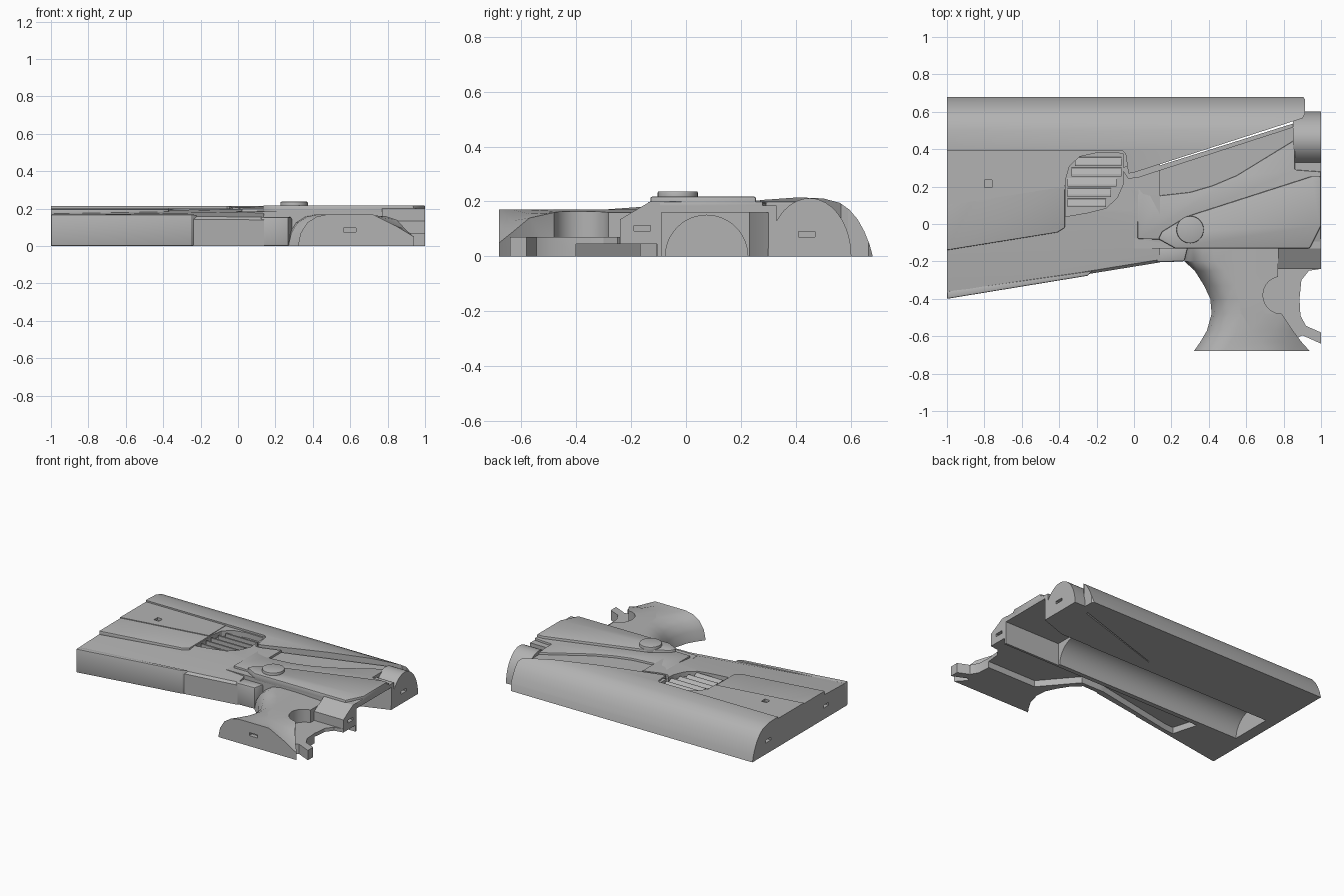
import bpy, bmesh, math

if "Cube" in bpy.data.objects:
    bpy.data.objects.remove(bpy.data.objects["Cube"])

grey = bpy.data.materials.new("plain grey")
grey.use_nodes = True
grey.diffuse_color = (0.45, 0.45, 0.45, 1)
grey.node_tree.nodes["Principled BSDF"].inputs["Base Color"].default_value = grey.diffuse_color


def loft(name, rings):
    """Skin closed rings of 3D points and cap both ends."""
    bm = bmesh.new()
    loops = [[bm.verts.new(p) for p in ring] for ring in rings]
    n = len(loops[0])
    for a, b in zip(loops, loops[1:]):
        for i in range(n):
            j = (i + 1) % n
            bm.faces.new((a[i], a[j], b[j], b[i]))
    bm.faces.new(loops[0])
    bm.faces.new(loops[-1])
    bmesh.ops.recalc_face_normals(bm, faces=bm.faces)
    mesh = bpy.data.meshes.new(name)
    bm.to_mesh(mesh)
    bm.free()
    mesh.materials.append(grey)
    obj = bpy.data.objects.new(name, mesh)
    bpy.context.collection.objects.link(obj)
    return obj


def apply(obj, mod):
    bpy.context.view_layer.objects.active = obj
    bpy.ops.object.modifier_apply(modifier=mod.name)


def prism(name, pts, z0, z1, bevel=0):
    obj = loft(name, [[(x, y, z) for x, y in pts] for z in (z0, z1)])
    if bevel:
        mod = obj.modifiers.new("edge", "BEVEL")
        mod.width, mod.segments, mod.limit_method = bevel, 2, "ANGLE"
        mod.angle_limit = math.radians(50)
        apply(obj, mod)
    return obj


def along_x(name, profile, x0, x1):
    return loft(name, [[(x, y, z) for y, z in profile] for x in (x0, x1)])


def box(name, x0, x1, y0, y1, z0, z1):
    return prism(name, [(x0, y0), (x1, y0), (x1, y1), (x0, y1)], z0, z1)


def arc(cx, cy, rx, ry, a0, a1, n):
    return [(cx + rx * math.cos(math.radians(a0 + (a1 - a0) * i / n)),
             cy + ry * math.sin(math.radians(a0 + (a1 - a0) * i / n))) for i in range(n + 1)]


def combine(targets, cutter, operation="DIFFERENCE"):
    cutter.hide_render = True
    for obj in targets:
        mod = obj.modifiers.new("cut", "BOOLEAN")
        mod.operation, mod.object, mod.solver = operation, cutter, "EXACT"
        apply(obj, mod)
    bpy.data.objects.remove(cutter)


# Stock body, tapering towards the receiver
rear = [(-.39, 0), (-.39, .15), (-.375, .165), (-.15, .172), (.1, .185), (.38, .2), (.45, .2), (.45, 0)]
fore = [(-.205, 0), (-.205, .14), (-.19, .155), (-.1, .185), (.05, .2), (.24, .2), (.45, .2), (.45, 0)]
stock = loft("stock", [[(-1, y, z) for y, z in rear], [(.14, y, z) for y, z in fore]])
pad = prism("stock_lower_pad", [(-1, -.4), (-.25, -.277), (-.22, -.25), (-1, -.36)], 0, .168, .006)

# Raised side panel with a creased top
panel = prism("side_panel", [(-1, -.14), (-.41, -.045), (-.37, -.02), (-.37, .2), (-.37, .4), (-1, .4)],
              .16, .198, .005)
upper_panel = prism("upper_side_panel", [(-1, .1), (-.37, .2), (-.37, .4), (-1, .4)], .16, .203)

# Rounded top rail, trimmed to its angled lower edge
rail_profile = [(.24, 0), (.24, .203), (.41, .215), (.5, .211), (.56, .195), (.595, .17),
                (.625, .135), (.65, .09), (.668, .045), (.68, 0)]
rail = along_x("top_rail", rail_profile, -1, .92)
combine([rail], prism("rail_outline", [(-1.1, .39), (-.06, .39), (-.045, .375), (-.03, .27), (0, .275),
                                       (.9, .565), (.915, .59), (.915, .665), (.89, .7), (-1.1, .7)],
                      -.1, .3), "INTERSECT")

# Receiver layers
frame = prism("receiver_base", [(0, -.13), (1, -.13), (1, .33), (.86, .33), (.86, .54), (0, .27)], 0, .185)
shoulder = prism("receiver_shoulder", [(.02, -.08), (.02, .2), (.05, .165), (.12, .15), (.3, .17), (.42, .205),
                                       (.55, .26), (.86, .45), (.86, .29), (1, .28), (1, -.1)],
                 .17, .2, .006)
prism("receiver_plate", [(.13, -.08), (.22, -.13), (.94, -.13), (1, -.01), (1, .255),
                         (.95, .255), (.28, .04), (.15, -.04)], .165, .218, .008)
nose = along_x("receiver_nose", [(-.24, 0), (-.24, .135), (-.13, .2), (-.08, .2), (-.08, 0)], .77, 1)
collar = prism("grip_collar", [(.12, -.205), (.27, -.2), (.29, -.12), (.12, -.12)], 0, .155, .01)
prism("pivot_knob", arc(.3, -.03, .073, .073, 0, 350, 35), .19, .237, .005)
barrel = along_x("barrel_end", arc(.45, 0, .152, .212, 0, 180, 24), .85, 1)

# Pistol grip: rounded rear edge, thinner at the front lower corner
rings = []
for y, left, right, edge in [(-.68, .32, .94, .05), (-.63, .355, .895, .09), (-.57, .39, .85, .14),
                             (-.48, .415, .79, .16), (-.4, .408, .78, .16), (-.33, .375, .77, .16),
                             (-.25, .325, .77, .16), (-.2, .27, .77, .16), (-.12, .26, .77, .16)]:
    half = [(left, 0), (left + .015, .07), (left + .05, .125), (left + .1, .157), (left + .16, .17),
            (right - .22, .17), (right - .1, (edge + .17) / 2), (right, edge), (right, 0)]
    rings.append([(x, y, z) for x, z in half])
grip = loft("pistol_grip", rings)
combine([grip], prism("finger_cut", arc(.79, -.38, .1, .1, 0, 350, 35), .07, .3))

# Thin trigger plate and guard
trigger = prism("trigger_guard", [(.6, -.15), (1, -.15), (1, -.24), (.935, -.25), (.895, -.3), (.885, -.4),
                                  (.89, -.49), (.92, -.545), (1, -.58), (1, -.64), (.9, -.595),
                                  (.85, -.62), (.6, -.6)], 0, .07)

# Groove beneath the angled rail edge
combine([stock, frame], prism("rail_groove", [(-.06, .29), (-.03, .245), (.02, .25), (.87, .525),
                                              (.87, .58), (-.06, .3)], .168, .3))

# Recessed vent with louvres
vent = [(-.365, .04), (-.365, .24), (-.345, .31), (-.29, .36), (-.2, .38), (-.06, .378), (-.055, .22),
        (-.09, .14), (-.15, .085), (-.25, .06)]
combine([stock, panel, upper_panel], prism("vent_cut", vent, .163, .3))
for i in range(5):
    y = .09 + i * .055
    along_x("vent_louvre_%d" % (i + 1), [(y, .155), (y + .05, .155), (y + .045, .168), (y + .012, .19), (y, .19)],
            -.355 + max(0, i - 2) * .02, -.15 + min(i, 3) * .028)

# Hollow underside: half-round channel, front pocket and trigger recess
body = [stock, frame]
combine(body, along_x("channel_cut", [(-.075, -.05)] + arc(.075, 0, .15, .15, 180, 0, 24) + [(.225, -.05)],
                      -.92, .62))
combine(body, prism("pocket_cut", [(.56, -.09), (1.1, -.09), (1.1, .3), (1, .3), (.8, .23), (.56, .23)],
                    -.05, .16))
combine([nose], box("nose_pocket_cut", .5, 1.1, -.09, .1, -.05, .16))
combine([stock, frame, nose, collar, grip, trigger],
        prism("trigger_recess_cut", [(-.62, -.11), (-.57, -.29), (-.5, -.285), (.12, -.165), (.3, -.165),
                                     (.5, -.4), (1.1, -.4), (1.1, -.105)], -.05, .045))

# Small locating slots
combine([panel, upper_panel, stock], box("panel_slot", -.8, -.76, .195, .235, .185, .3))
combine([barrel], box("barrel_slot", .96, 1.1, .41, .47, .07, .09))
combine([nose], box("nose_slot", .96, 1.1, -.19, -.13, .093, .113))
combine([grip], box("grip_slot", .565, .63, -.8, -.65, .075, .097))
combine([stock], box("rear_slot", -1.1, -.97, -.18, -.12, .08, .1))
combine([rail], box("rail_slot", -1.1, -.97, .47, .53, .08, .1))

# Smooth shading with crisp edges
for obj in bpy.data.objects:
    if obj.type == "MESH":
        bpy.ops.object.select_all(action="DESELECT")
        obj.select_set(True)
        bpy.context.view_layer.objects.active = obj
        bpy.ops.object.shade_smooth_by_angle(angle=math.radians(30))
